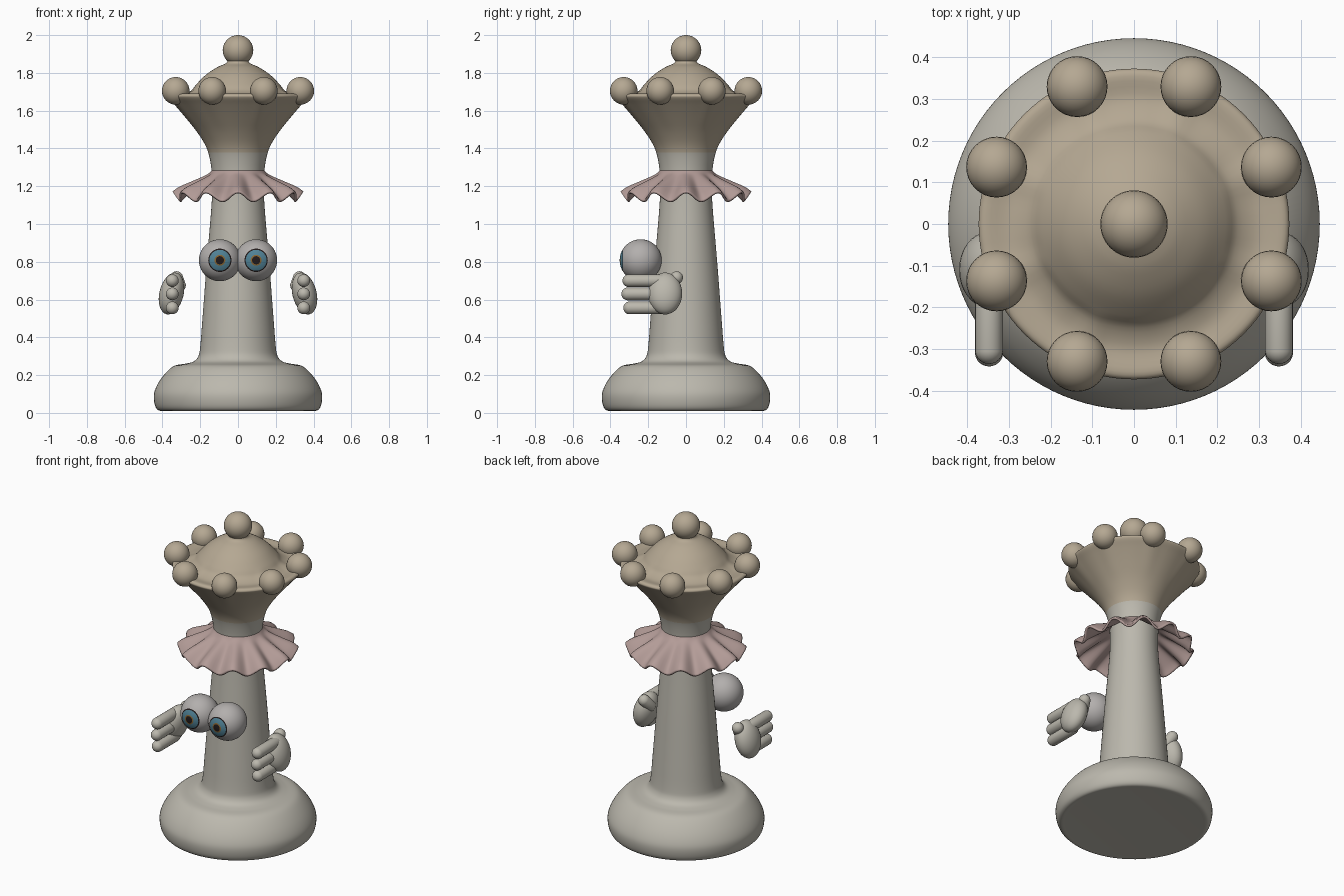
import bpy, bmesh, math
from mathutils import Vector, Matrix

if "Cube" in bpy.data.objects:
    bpy.data.objects.remove(bpy.data.objects["Cube"])


def material(name, col):
    m = bpy.data.materials.new(name)
    m.diffuse_color = (*col, 1)
    m.use_nodes = True
    m.node_tree.nodes["Principled BSDF"].inputs["Base Color"].default_value = m.diffuse_color
    return m


STONE = material("stone", (0.50, 0.48, 0.42))
TAN = material("tan", (0.46, 0.39, 0.29))
PINK = material("dusty_pink", (0.45, 0.33, 0.31))
WHITE = material("eye_grey", (0.45, 0.43, 0.42))
DARK = material("pupil", (0.015, 0.01, 0.01))
BLUE = material("iris", (0.08, 0.22, 0.30))
AMBER = material("amber", (0.25, 0.13, 0.03))


def finish(name, bm, mats, angle=50):
    bmesh.ops.recalc_face_normals(bm, faces=bm.faces)
    me = bpy.data.meshes.new(name)
    bm.to_mesh(me)
    bm.free()
    for m in mats:
        me.materials.append(m)
    ob = bpy.data.objects.new(name, me)
    bpy.context.collection.objects.link(ob)
    bpy.ops.object.select_all(action='DESELECT')
    ob.select_set(True)
    bpy.context.view_layer.objects.active = ob
    bpy.ops.object.shade_smooth_by_angle(angle=math.radians(angle))
    return ob


def lathe(bm, profile, seg, warp):
    """Revolve (r, z) points; warp(r, z, angle) reshapes each vertex."""
    rings = []
    for r, z in profile:
        ring = []
        for i in range(seg):
            a = 2 * math.pi * i / seg
            rr, zz = warp(r, z, a)
            ring.append(bm.verts.new((rr * math.cos(a), rr * math.sin(a), zz)))
        rings.append(ring)
    for lo, hi in zip(rings, rings[1:]):
        for i in range(seg):
            j = (i + 1) % seg
            bm.faces.new((lo[i], lo[j], hi[j], hi[i]))
    return rings


def smooth_profile(pts, n=4):
    """Catmull-Rom through the profile points."""
    p = [Vector(q) for q in [pts[0], *pts, pts[-1]]]
    out = []
    for a, b, c, d in zip(p, p[1:], p[2:], p[3:]):
        for k in range(n):
            t = k / n
            out.append(0.5 * (2 * b + (c - a) * t + (2 * a - 5 * b + 4 * c - d) * t * t
                              + (3 * b - a - 3 * c + d) * t ** 3))
    return out + [p[-1]]


def ellipsoid(name, centre, radii, mats, seg=32):
    bm = bmesh.new()
    bmesh.ops.create_uvsphere(bm, u_segments=seg, v_segments=seg // 2, radius=1)
    bm.transform(Matrix.Translation(centre) @ Matrix.Diagonal((*radii, 1)))
    return finish(name, bm, mats)


def capsule(name, p, q, r, mats):
    p, q = Vector(p), Vector(q)
    d = q - p
    bm = bmesh.new()
    bmesh.ops.create_uvsphere(bm, u_segments=20, v_segments=13, radius=r)
    for v in bm.verts:
        v.co.z += math.copysign(d.length / 2, v.co.z)
    bm.transform(Matrix.Translation((p + q) / 2) @ d.to_track_quat('Z', 'Y').to_matrix().to_4x4())
    return finish(name, bm, mats)


# Body: base, column, flared crown and dome in one turned shape
base = [(0.39, 0.012), (0.42, 0.013), (0.438, 0.035), (0.446, 0.08), (0.44, 0.12), (0.415, 0.17),
        (0.375, 0.22), (0.335, 0.25), (0.28, 0.26)]
column = [(0.28, 0.26), (0.235, 0.272), (0.21, 0.30), (0.20, 0.35), (0.188, 0.50), (0.165, 0.80),
          (0.14, 1.10), (0.137, 1.22), (0.143, 1.31), (0.165, 1.40), (0.212, 1.48), (0.275, 1.56),
          (0.335, 1.63), (0.367, 1.665), (0.372, 1.68), (0.355, 1.69), (0.30, 1.685), (0.25, 1.705),
          (0.22, 1.74), (0.17, 1.79), (0.11, 1.83), (0.065, 1.85), (0.055, 1.87), (0.05, 1.91)]


def crown_warp(r, z, a):
    # swell the rim under each of the eight beads
    near = max(0, math.cos(8 * (a - math.pi / 8))) ** 2
    k = max(0, min(1, (r - 0.22) / 0.15)) if z > 1.4 else 0
    return r + 0.02 * near * k, z + 0.012 * near * k


bm = bmesh.new()
rings = lathe(bm, smooth_profile(base)[:-1] + smooth_profile(column), 96, crown_warp)
bm.faces.new(rings[0])
bm.faces.new(rings[-1])
for f in bm.faces:
    f.material_index = int(f.calc_center_median().z > 1.38)
finish("body", bm, [STONE, TAN], 60)

# Crown finial and eight beads
ellipsoid("crown_finial", (0, 0, 1.92), (0.081, 0.081, 0.08), [TAN])
for i in range(8):
    a = math.pi / 8 + i * math.pi / 4
    ellipsoid("crown_bead", (0.357 * math.cos(a), 0.357 * math.sin(a), 1.705),
              (0.073, 0.073, 0.073), [TAN])


# Ruffled collar with twelve folds growing toward the hem
def ruffle_warp(r, z, a):
    k = max(0, (r - 0.14) / 0.19)
    w = math.cos(12 * a)
    return r + 0.013 * k * w, z + 0.024 * k * w


bm = bmesh.new()
lathe(bm, smooth_profile([(0.132, 1.285), (0.15, 1.262), (0.19, 1.235), (0.25, 1.20),
                          (0.30, 1.17), (0.33, 1.143)], 3), 144, ruffle_warp)
collar = finish("ruffled_collar", bm, [PINK])
sol = collar.modifiers.new("thickness", 'SOLIDIFY')
sol.thickness = 0.012
sol.offset = 0

# Eyes and hands, mirrored left and right
for s in (-1, 1):
    side = "left" if s < 0 else "right"
    bm = bmesh.new()
    bmesh.ops.create_uvsphere(bm, u_segments=40, v_segments=48, radius=0.111)
    bm.transform(Matrix.Translation((s * 0.096, -0.24, 0.808)) @ Matrix.Rotation(math.pi / 2, 4, 'X'))
    for f in bm.faces:
        c = f.calc_center_median()
        d = math.hypot(c.x - s * 0.096, c.z - 0.808)
        if c.y < -0.24:
            f.material_index = 1 if d < 0.019 else 2 if d < 0.027 else 3 if d < 0.058 else 1 if d < 0.064 else 0
    finish(side + "_eye", bm, [WHITE, DARK, AMBER, BLUE])

    palm = ellipsoid(side + "_palm", (0, 0, 0), (0.064, 0.09, 0.113), [STONE])
    palm.location = (s * 0.352, -0.11, 0.632)
    palm.rotation_euler = (0, -s * math.radians(14), 0)
    for z, tip in ((0.70, -0.302), (0.63, -0.308), (0.556, -0.298)):
        capsule(side + "_finger", (s * 0.348, -0.13, z), (s * 0.348, tip, z), 0.034, [STONE])
    capsule(side + "_thumb", (s * 0.31, -0.085, 0.675), (s * 0.325, -0.05, 0.716), 0.034, [STONE])
